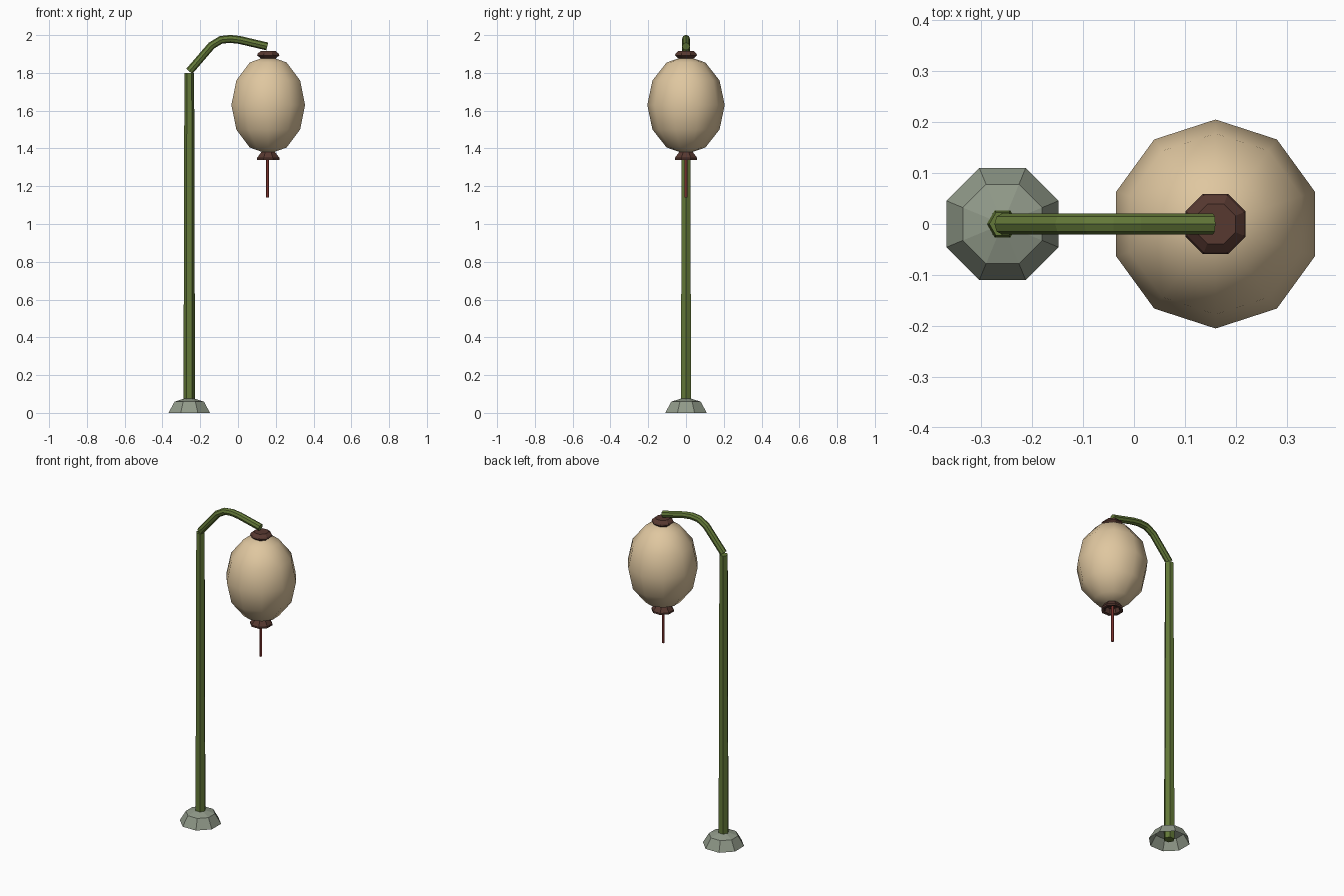
import bpy
import bmesh
import math
from mathutils import Vector

cube = bpy.data.objects.get("Cube")
if cube:
    bpy.data.objects.remove(cube, do_unlink=True)


def material(name, rgb):
    mat = bpy.data.materials.new(name)
    mat.use_nodes = True
    mat.diffuse_color = (*rgb, 1)
    mat.node_tree.nodes["Principled BSDF"].inputs["Base Color"].default_value = (*rgb, 1)
    return mat


GREEN = material("bamboo green", (0.125, 0.19, 0.04))
PAPER = material("warm paper", (0.74, 0.57, 0.35))
WOOD = material("dark wood", (0.095, 0.04, 0.03))
RED = material("tassel red", (0.32, 0.05, 0.04))
STONE = material("grey stone", (0.28, 0.32, 0.25))


def finish(bm, name, mat, location=(0, 0, 0), smooth=False):
    bmesh.ops.recalc_face_normals(bm, faces=bm.faces)
    mesh = bpy.data.meshes.new(name)
    bm.to_mesh(mesh)
    bm.free()
    mesh.materials.append(mat)
    for face in mesh.polygons:
        face.use_smooth = smooth
    obj = bpy.data.objects.new(name, mesh)
    obj.location = location
    bpy.context.collection.objects.link(obj)
    return obj


def bridge(bm, rings):
    for low, high in zip(rings, rings[1:]):
        n = len(low)
        for i in range(n):
            j = (i + 1) % n
            bm.faces.new((low[i], low[j], high[j], high[i]))


def lathe(name, mat, x, profile, sides, turn=0.0, caps=(True, True)):
    """Stack rings of (radius, z) around a vertical axis at x."""
    bm = bmesh.new()
    rings = []
    for r, z in profile:
        angles = [turn + math.tau * i / sides for i in range(sides)]
        rings.append([bm.verts.new((r * math.cos(a), r * math.sin(a), z)) for a in angles])
    bridge(bm, rings)
    for ring, wanted in zip((rings[0], rings[-1]), caps):
        if wanted:
            bm.faces.new(ring)
    return finish(bm, name, mat, (x, 0, 0))


def tube(name, mat, path, radius, sides):
    """Sweep a round section along a path in the XZ plane."""
    bm = bmesh.new()
    points = [Vector((x, 0, z)) for x, z in path]
    side = Vector((0, 1, 0))
    rings = []
    for i, p in enumerate(points):
        along = (points[min(i + 1, len(points) - 1)] - points[max(i - 1, 0)]).normalized()
        up = along.cross(side)
        angles = [math.tau * k / sides for k in range(sides)]
        rings.append([bm.verts.new(p + radius * (math.cos(a) * side + math.sin(a) * up))
                      for a in angles])
    bridge(bm, rings)
    bm.faces.new(rings[0])
    bm.faces.new(rings[-1])
    return finish(bm, name, mat)


POLE_X, LAMP_X = -0.258, 0.16
EIGHTH = math.pi / 8

# Hollow stone foot: half of a low-poly dome
bm = bmesh.new()
bmesh.ops.create_uvsphere(bm, u_segments=8, v_segments=4, radius=1)
bmesh.ops.delete(bm, geom=[v for v in bm.verts if v.co.z < -0.1], context='VERTS')
for v in bm.verts:
    angle = math.atan2(v.co.y, v.co.x) + EIGHTH
    r = math.hypot(v.co.x, v.co.y) * 0.119
    v.co = (r * math.cos(angle), r * math.sin(angle), v.co.z * 0.084)
finish(bm, "stone_foot", STONE, (POLE_X, 0, 0))

# Pole and curved arm
lathe("pole", GREEN, POLE_X, [(0.031, 0.01), (0.029, 0.64), (0.027, 1.3), (0.026, 1.8)], 6)
tube("curved_arm", GREEN,
     [(-0.258, 1.808), (-0.14, 1.945), (-0.09, 1.975), (-0.04, 1.98),
      (0.01, 1.974), (0.155, 1.94)], 0.021, 8)

# Paper lantern body
bm = bmesh.new()
bmesh.ops.create_uvsphere(bm, u_segments=10, v_segments=6, radius=1)
bmesh.ops.scale(bm, verts=bm.verts, vec=(0.205, 0.205, 0.26))
finish(bm, "lantern_body", PAPER, (LAMP_X, 0, 1.63), smooth=True)

# Wooden collars, the lower one open underneath
lathe("top_collar", WOOD, LAMP_X,
      [(0.042, 1.876), (0.064, 1.893), (0.06, 1.902), (0.042, 1.917)], 8, EIGHTH)
lathe("bottom_collar", WOOD, LAMP_X,
      [(0.04, 1.38), (0.064, 1.35), (0.064, 1.34), (0.046, 1.342), (0.036, 1.37)],
      8, EIGHTH)

# Hanging tassel
lathe("tassel", RED, LAMP_X - 0.003, [(0.008, 1.14), (0.008, 1.38)], 6)
